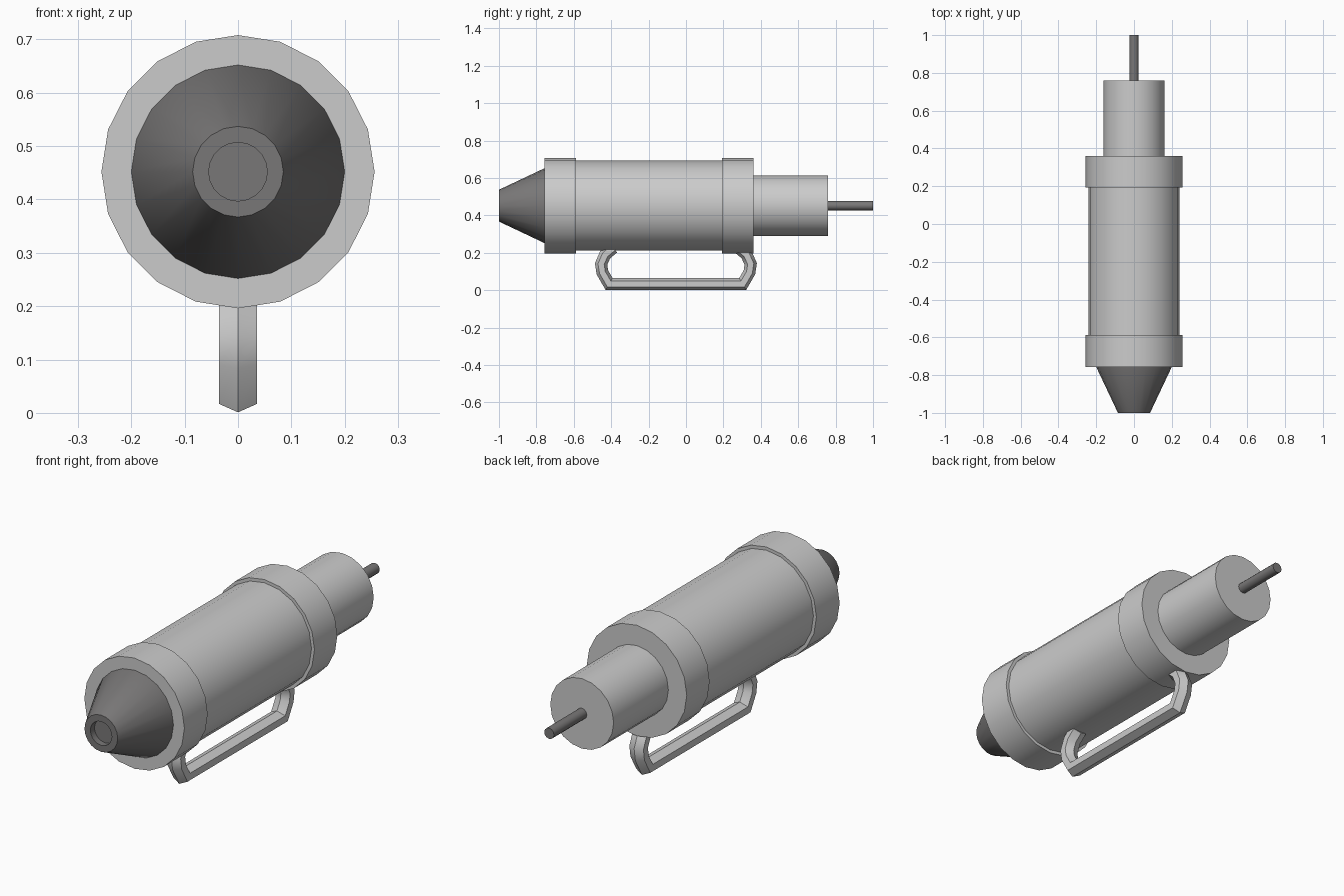
import bpy, bmesh, math
from mathutils import Vector

if "Cube" in bpy.data.objects:
    bpy.data.objects.remove(bpy.data.objects["Cube"])

AXIS_Z = 0.452

dark = bpy.data.materials.new("dark_grey")
dark.diffuse_color = (0.19, 0.185, 0.185, 1)
dark.use_nodes = True
dark.node_tree.nodes["Principled BSDF"].inputs["Base Color"].default_value = dark.diffuse_color


def skin(name, rings, mat=None, angle=35):
    """Bridge successive rings of points and cap both ends."""
    bm = bmesh.new()
    loops = [[bm.verts.new(p) for p in ring] for ring in rings]
    n = len(loops[0])
    for a, b in zip(loops, loops[1:]):
        for i in range(n):
            j = (i + 1) % n
            bm.faces.new((a[i], a[j], b[j], b[i]))
    bm.faces.new(loops[0])
    bm.faces.new(loops[-1])
    bmesh.ops.recalc_face_normals(bm, faces=bm.faces)
    mesh = bpy.data.meshes.new(name)
    bm.to_mesh(mesh)
    bm.free()
    obj = bpy.data.objects.new(name, mesh)
    bpy.context.collection.objects.link(obj)
    if mat:
        mesh.materials.append(mat)
    bpy.ops.object.select_all(action='DESELECT')
    obj.select_set(True)
    bpy.context.view_layer.objects.active = obj
    bpy.ops.object.shade_smooth_by_angle(angle=math.radians(angle))
    return obj


def lathe(name, profile, sides=20, mat=None):
    """Turn (y, radius) pairs around the long axis."""
    angles = [2 * math.pi * i / sides for i in range(sides)]
    rings = [[(r * math.sin(a), y, AXIS_Z + r * math.cos(a)) for a in angles]
             for y, r in profile]
    return skin(name, rings, mat)


def sweep(name, path, half_width, half_thick):
    """Sweep a flattened hexagon along a (y, z) path with mitred corners."""
    section = [(0, 1), (1, 0.5), (1, -0.5), (0, -1), (-1, -0.5), (-1, 0.5)]
    pts = [Vector(p) for p in path]
    rings = []
    for i, p in enumerate(pts):
        d0 = (p - pts[i - 1]).normalized() if i else (pts[1] - p).normalized()
        d1 = (pts[i + 1] - p).normalized() if i < len(pts) - 1 else d0
        t = (d0 + d1).normalized()
        normal = Vector((-t.y, t.x)) / max(t.dot(d0), 0.5)
        rings.append([(u * half_width, *(p + normal * v * half_thick))
                      for u, v in section])
    return skin(name, rings)


# Main tube and its two end collars
lathe("body_tube", [(-0.70, 0.241), (0.30, 0.241)])
lathe("front_collar", [(-0.757, 0.256), (-0.587, 0.256)])
lathe("rear_collar", [(0.193, 0.256), (0.36, 0.256)])

# Rear section and thin rod
lathe("rear_cylinder", [(0.34, 0.162), (0.76, 0.162)])
lathe("rear_rod", [(0.75, 0.025), (1.0, 0.025)], 12, dark)

# Tapered nose with a recessed opening
lathe("nose_cone", [(-0.75, 0.2), (-0.757, 0.2), (-1.0, 0.085),
                    (-1.0, 0.055), (-0.97, 0.055)], 20, dark)

# Handle loop underneath, mirrored end to end about its middle
MID = -0.054
half = [(0.335, 0.226), (0.378, 0.190), (0.400, 0.140), (0.393, 0.095), (0.357, 0.033)]
path = [(MID - y, z) for y, z in half] + [(MID + y, z) for y, z in reversed(half)]
sweep("handle", path, 0.036, 0.032)
